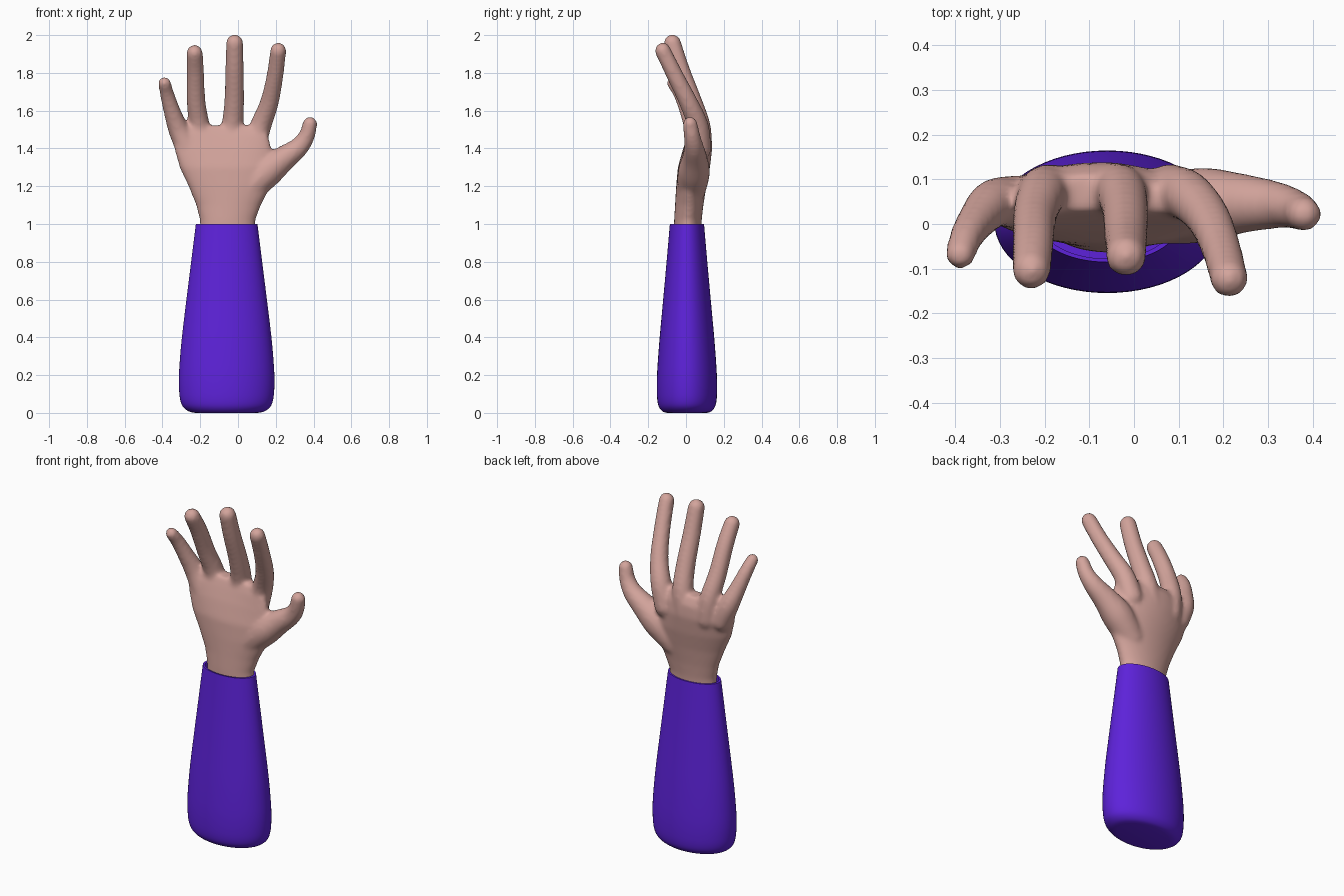
import bpy, bmesh, math
from mathutils import Vector, Matrix

cube = bpy.data.objects.get("Cube")
if cube:
    bpy.data.objects.remove(cube, do_unlink=True)


def material(name, color):
    mat = bpy.data.materials.new(name)
    mat.use_nodes = True
    mat.diffuse_color = color
    mat.node_tree.nodes["Principled BSDF"].inputs["Base Color"].default_value = color
    return mat


def spline(points, steps):
    """Catmull-Rom interpolation of tuples."""
    pts = [Vector(p) for p in points]
    out = []
    for i in range(len(pts) - 1):
        a, b, c = pts[max(i - 1, 0)], pts[i], pts[i + 1]
        d = pts[min(i + 2, len(pts) - 1)]
        for k in range(steps):
            t = k / steps
            out.append(b + (c - a) * (t / 2) + (a * 2 - b * 5 + c * 4 - d) * (t * t / 2)
                       + (b * 3 - a - c * 3 + d) * (t ** 3 / 2))
    return out + [pts[-1]]


def loft(bm, rings):
    """Bridge rings of coordinates and cap both ends."""
    rows = [[bm.verts.new(co) for co in ring] for ring in rings]
    n = len(rows[0])
    for low, high in zip(rows, rows[1:]):
        for i in range(n):
            j = (i + 1) % n
            bm.faces.new((low[i], low[j], high[j], high[i]))
    bm.faces.new(rows[0][::-1])
    bm.faces.new(rows[-1])


def oval(cx, cy, z, rx, ry, n, bend=0):
    """Horizontal ellipse whose sides are bent towards the front."""
    ring = []
    for i in range(n):
        a = math.tau * i / n
        ring.append((cx + rx * math.cos(a),
                     cy + ry * math.sin(a) - bend * math.cos(a) ** 2, z))
    return ring


def finger(bm, points):
    """Round tapered tube along x, y, z, radius points, with ball ends."""
    path = spline(points, 6)
    rings = []
    for i, p in enumerate(path):
        ahead, behind = path[min(i + 1, len(path) - 1)], path[max(i - 1, 0)]
        turn = Vector((0, 0, 1)).rotation_difference((ahead - behind).xyz)
        rings.append([p.xyz + turn @ Vector(c) for c in oval(0, 0, 0, p.w, p.w, 20)])
    loft(bm, rings)
    for p in (path[0], path[-1]):
        bmesh.ops.create_uvsphere(bm, u_segments=20, v_segments=12, radius=p.w,
                                  matrix=Matrix.Translation(p.xyz))


def make_object(name, bm, mat):
    bmesh.ops.recalc_face_normals(bm, faces=bm.faces)
    mesh = bpy.data.meshes.new(name)
    bm.to_mesh(mesh)
    bm.free()
    obj = bpy.data.objects.new(name, mesh)
    bpy.context.collection.objects.link(obj)
    mesh.materials.append(mat)
    bpy.ops.object.select_all(action='DESELECT')
    obj.select_set(True)
    bpy.context.view_layer.objects.active = obj
    return obj


skin = material("skin pink", (0.65, 0.37, 0.33, 1))
purple = material("sleeve purple", (0.11, 0.016, 0.70, 1))

# Palm and wrist: z, centre x, centre y, half width, half depth, bend
bm = bmesh.new()
palm = [(0.94, -0.055, 0.008, 0.145, 0.073, 0),
        (1.02, -0.055, 0.01, 0.147, 0.073, 0),
        (1.1, -0.05, 0.017, 0.172, 0.075, 0),
        (1.2, -0.045, 0.028, 0.218, 0.08, 0.01),
        (1.3, -0.06, 0.042, 0.25, 0.085, 0.02),
        (1.4, -0.08, 0.062, 0.258, 0.077, 0.035),
        (1.47, -0.09, 0.072, 0.25, 0.062, 0.045),
        (1.52, -0.09, 0.07, 0.2, 0.04, 0.03)]
rings = []
for z, cx, cy, rx, ry, bend in palm:
    rings.append((z, cx, cy, rx, ry, bend))
dense = []
for a, b in zip(rings, rings[1:]):
    for k in range(4):
        dense.append([u + (v - u) * k / 4 for u, v in zip(a, b)])
dense.append(rings[-1])
loft(bm, [oval(cx, cy, z, rx, ry, 48, bend) for z, cx, cy, rx, ry, bend in dense])

# Little, ring, middle and index fingers, then the thumb
digits = [
    [(-0.27, 0.05, 1.4, 0.06), (-0.315, 0.045, 1.5, 0.055), (-0.35, 0.01, 1.6, 0.045),
     (-0.376, -0.03, 1.69, 0.038), (-0.389, -0.068, 1.746, 0.034)],
    [(-0.19, 0.07, 1.4, 0.065), (-0.205, 0.068, 1.52, 0.056), (-0.222, 0.02, 1.65, 0.05),
     (-0.226, -0.045, 1.8, 0.047), (-0.23, -0.103, 1.905, 0.044)],
    [(-0.05, 0.075, 1.4, 0.065), (-0.03, 0.072, 1.52, 0.058), (-0.02, 0.032, 1.65, 0.053),
     (-0.018, -0.03, 1.82, 0.049), (-0.018, -0.072, 1.958, 0.046)],
    [(0.08, 0.07, 1.4, 0.065), (0.12, 0.063, 1.52, 0.057), (0.165, 0.015, 1.64, 0.05),
     (0.195, -0.055, 1.78, 0.045), (0.213, -0.123, 1.918, 0.043)],
    [(0.05, 0.03, 1.18, 0.075), (0.15, 0.042, 1.275, 0.085), (0.24, 0.046, 1.345, 0.068),
     (0.32, 0.042, 1.405, 0.053), (0.363, 0.032, 1.465, 0.044), (0.381, 0.022, 1.53, 0.039)]]
for points in digits:
    finger(bm, points)

# Fuse the hand into one smooth skin
hand = make_object("hand", bm, skin)
remesh = hand.modifiers.new("fuse", 'REMESH')
remesh.mode = 'VOXEL'
remesh.voxel_size = 0.011
soften = hand.modifiers.new("soften", 'SMOOTH')
soften.factor = 0.5
soften.iterations = 10
for name in ("fuse", "soften"):
    bpy.ops.object.modifier_apply(modifier=name)
bpy.ops.object.shade_smooth()

# Sleeve: z and half width, rounded at the bottom, open at the top
bm = bmesh.new()
outline = [(0, 0.165), (0.006, 0.195), (0.02, 0.219), (0.04, 0.236), (0.07, 0.246),
           (0.11, 0.251), (0.17, 0.253), (0.25, 0.25), (0.4, 0.237), (0.6, 0.213),
           (0.8, 0.188), (1.0, 0.163)]
profile = [(p.x, p.y) for p in spline(outline, 3)] + [(1.0, 0.149), (0.96, 0.149)]
loft(bm, [oval(-0.06, 0.005, z, r, r * (0.645 - 0.09 * z), 64) for z, r in profile])
make_object("sleeve", bm, purple)
bpy.ops.object.shade_smooth_by_angle(angle=math.radians(40))
